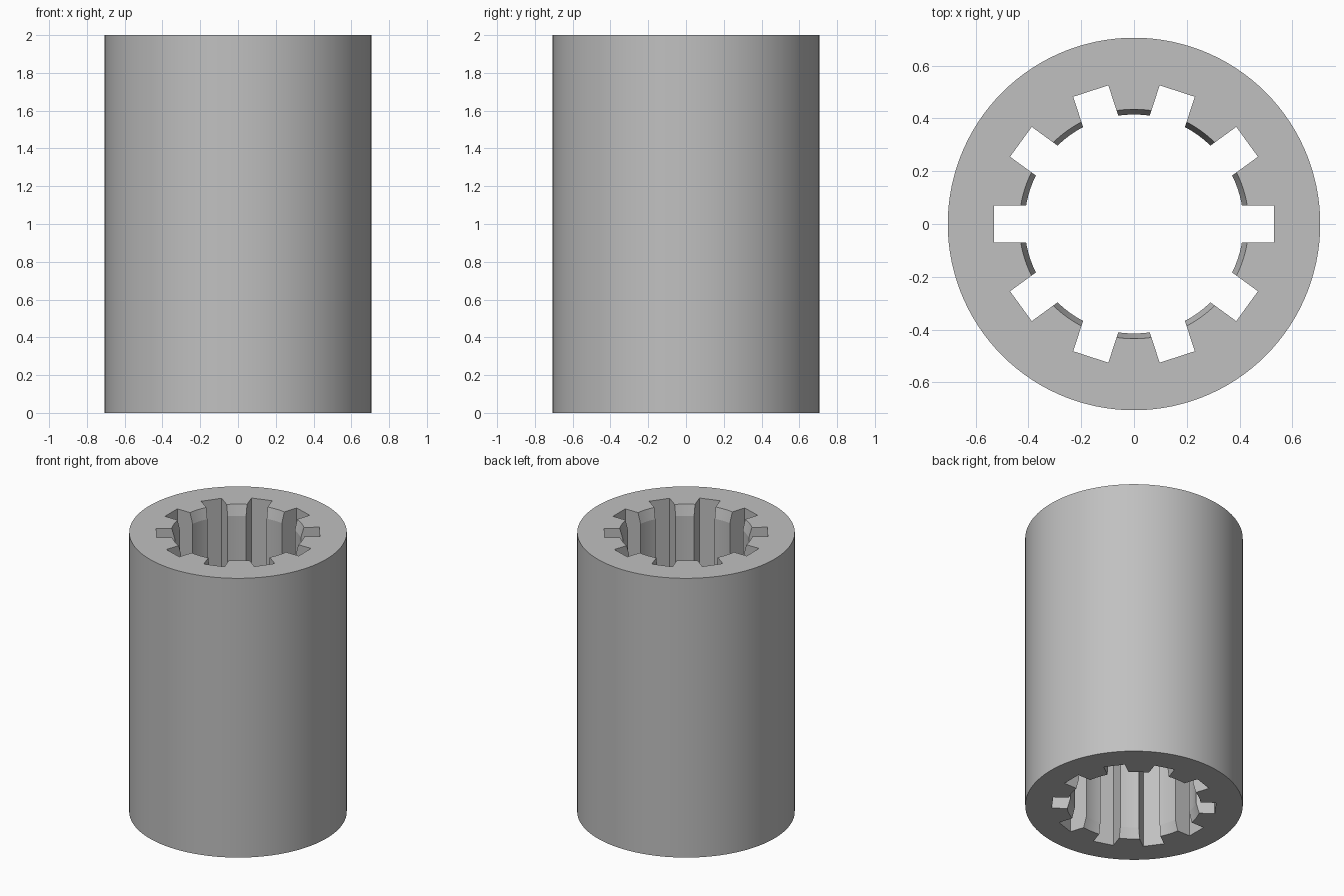
import bpy, bmesh, math
from mathutils import Matrix

cube = bpy.data.objects.get("Cube")
if cube:
    bpy.data.objects.remove(cube, do_unlink=True)

HEIGHT, OUTER_R, BORE_R, MOUTH_R = 2.0, 0.706, 0.415, 0.435
CHAMFER = 0.075
SLOTS, SLOT_WIDTH, SLOT_R, SLOT_START = 10, 0.14, 0.53, 0.3
SEGMENTS = 120

grey = bpy.data.materials.new("steel grey")
grey.use_nodes = True
colour = (0.53, 0.53, 0.53, 1)
grey.diffuse_color = colour
grey.node_tree.nodes["Principled BSDF"].inputs["Base Color"].default_value = colour


def add_object(name, bm):
    bmesh.ops.recalc_face_normals(bm, faces=bm.faces)
    mesh = bpy.data.meshes.new(name)
    bm.to_mesh(mesh)
    bm.free()
    mesh.materials.append(grey)
    obj = bpy.data.objects.new(name, mesh)
    bpy.context.collection.objects.link(obj)
    return obj


# Sleeve: wall profile with a tapered lead-in at each bore mouth, turned round z
profile = [(OUTER_R, 0), (OUTER_R, HEIGHT), (MOUTH_R, HEIGHT),
           (BORE_R, HEIGHT - CHAMFER), (BORE_R, CHAMFER), (MOUTH_R, 0)]
bm = bmesh.new()
verts = [bm.verts.new((r, 0, z)) for r, z in profile]
edges = [bm.edges.new((v, verts[i - 1])) for i, v in enumerate(verts)]
bmesh.ops.spin(bm, geom=verts + edges, axis=(0, 0, 1), cent=(0, 0, 0),
               angle=math.tau, steps=SEGMENTS, use_merge=True)
bmesh.ops.remove_doubles(bm, verts=bm.verts, dist=0.0001)
sleeve = add_object("splined_sleeve", bm)

# Cutter: a ring of straight-sided bars for the internal spline slots
bm = bmesh.new()
for i in range(SLOTS):
    turn = Matrix.Rotation(math.tau * i / SLOTS, 4, "Z")
    place = Matrix.Translation(((SLOT_START + SLOT_R) / 2, 0, HEIGHT / 2))
    size = Matrix.Diagonal((SLOT_R - SLOT_START, SLOT_WIDTH, HEIGHT * 1.2, 1))
    bmesh.ops.create_cube(bm, size=1, matrix=turn @ place @ size)
cutter = add_object("slot_cutter", bm)

# Cut the slots
cut = sleeve.modifiers.new("slots", "BOOLEAN")
cut.operation = "DIFFERENCE"
cut.solver = "EXACT"
cut.object = cutter
bpy.context.view_layer.objects.active = sleeve
sleeve.select_set(True)
bpy.ops.object.modifier_apply(modifier=cut.name)
bpy.data.objects.remove(cutter, do_unlink=True)

# Smooth round walls, crisp slot and mouth edges
bpy.ops.object.shade_smooth_by_angle(angle=math.radians(12))
